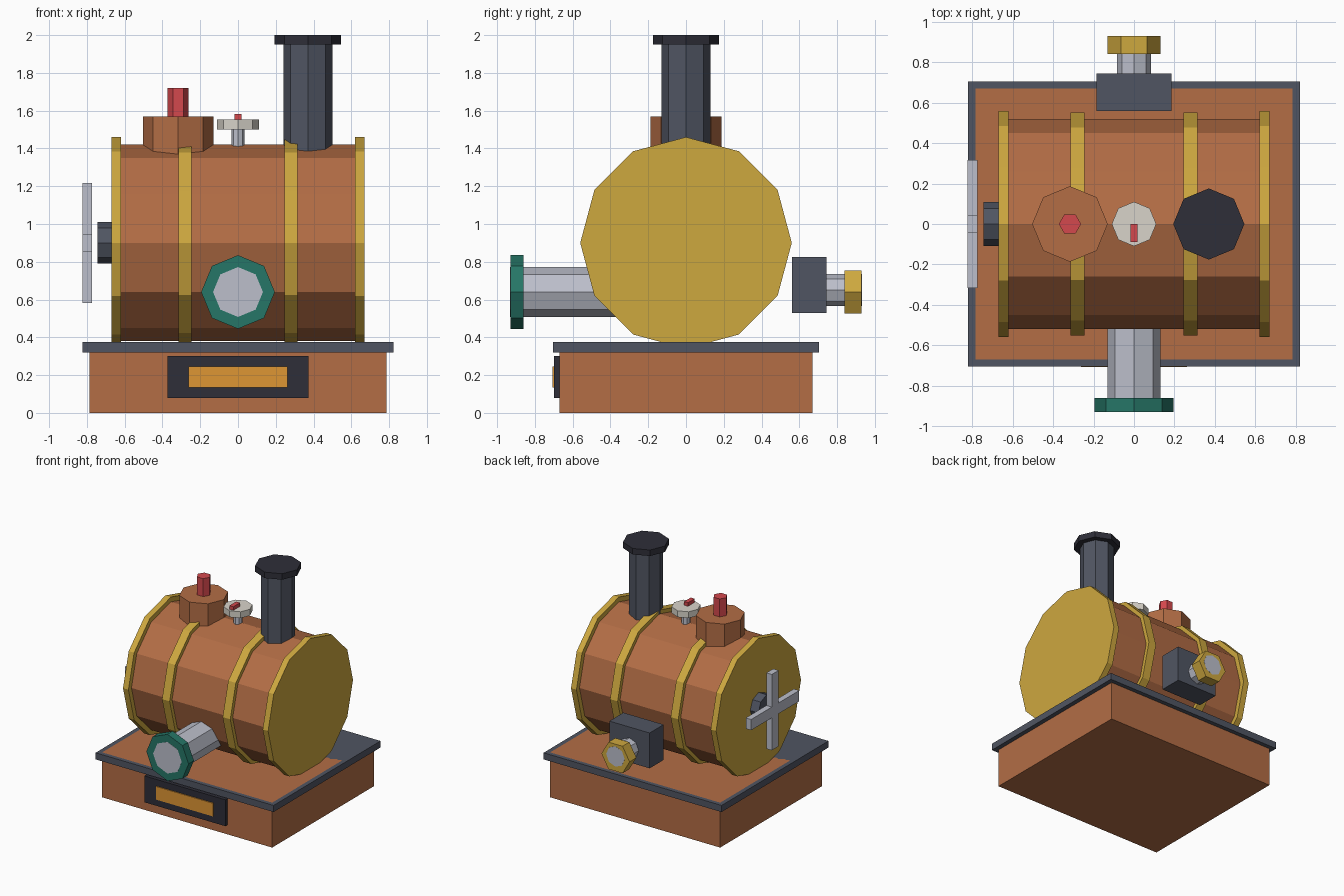
import bpy, bmesh, math

if "Cube" in bpy.data.objects:
    bpy.data.objects.remove(bpy.data.objects["Cube"])


def material(name, rgb):
    lin = [(c / 255 / 12.92) if c <= 10 else ((c / 255 + 0.055) / 1.055) ** 2.4 for c in rgb]
    m = bpy.data.materials.new(name)
    m.diffuse_color = (*lin, 1)
    m.use_nodes = True
    m.node_tree.nodes["Principled BSDF"].inputs["Base Color"].default_value = m.diffuse_color
    return m


COPPER = material("copper", (179, 109, 69))
GOLD = material("brass", (206, 168, 63))
SLATE = material("slate", (80, 85, 98))
DARK = material("dark_iron", (46, 46, 56))
SILVER = material("silver", (188, 191, 203))
IVORY = material("ivory", (216, 212, 202))
RED = material("red", (212, 72, 77))
GREEN = material("green", (38, 118, 103))
ORANGE = material("orange", (222, 150, 52))


def finish(name, bm, mat):
    bmesh.ops.recalc_face_normals(bm, faces=bm.faces)
    mesh = bpy.data.meshes.new(name)
    bm.to_mesh(mesh)
    bm.free()
    mesh.materials.append(mat)
    ob = bpy.data.objects.new(name, mesh)
    bpy.context.collection.objects.link(ob)
    return ob


def box(name, mat, x, y, z):
    """Box from (min, max) ranges."""
    bm = bmesh.new()
    bmesh.ops.create_cube(bm, size=1)
    for v in bm.verts:
        v.co = [r[0] if c < 0 else r[1] for c, r in zip(v.co, (x, y, z))]
    return finish(name, bm, mat)


def prism(name, mat, axis, centre, lo, hi, r, sides=8):
    """Flat-sided cylinder along an axis; centre holds the other two coordinates."""
    bm = bmesh.new()
    rings = []
    for t in (lo, hi):
        ring = []
        for i in range(sides):
            a = 2 * math.pi * i / sides
            co = [centre[0] + r * math.cos(a), centre[1] + r * math.sin(a)]
            co.insert("xyz".index(axis), t)
            ring.append(bm.verts.new(co))
        rings.append(ring)
        bm.faces.new(ring)
    for i in range(sides):
        j = (i + 1) % sides
        bm.faces.new((rings[0][i], rings[0][j], rings[1][j], rings[1][i]))
    return finish(name, bm, mat)


# Base with firebox door
box("base", COPPER, (-0.785, 0.785), (-0.67, 0.67), (0, 0.375))
box("base_plate", SLATE, (-0.822, 0.822), (-0.705, 0.705), (0.32, 0.375))
box("firebox_frame", DARK, (-0.373, 0.373), (-0.70, -0.66), (0.08, 0.30))
box("firebox_glow", ORANGE, (-0.263, 0.263), (-0.708, -0.69), (0.135, 0.245))

# Boiler with brass bands and end caps
prism("boiler", COPPER, "x", (0, 0.9), -0.645, 0.645, 0.52, 12)
for side, s in (("left", -1), ("right", 1)):
    prism(side + "_end_cap", GOLD, "x", (0, 0.9), *sorted((s * 0.62, s * 0.67)), 0.56, 12)
    prism(side + "_band", GOLD, "x", (0, 0.9), *sorted((s * 0.245, s * 0.315)), 0.552, 12)

# Chimney
prism("chimney", SLATE, "z", (0.37, 0), 1.33, 1.97, 0.13)
prism("chimney_cap", DARK, "z", (0.37, 0), 1.95, 2.0, 0.176)

# Steam dome with whistle
prism("steam_dome", COPPER, "z", (-0.317, 0), 1.33, 1.57, 0.187)
prism("whistle", RED, "z", (-0.317, 0), 1.55, 1.72, 0.055, 6)

# Gauge
prism("gauge_stem", SILVER, "z", (0, 0), 1.38, 1.52, 0.035)
prism("gauge_dial", IVORY, "z", (0, 0), 1.50, 1.553, 0.11)
box("gauge_needle", RED, (-0.018, 0.018), (-0.088, 0), (1.545, 1.583))

# Front outlet pipe
prism("front_pipe", SILVER, "y", (0, 0.64), -0.931, -0.35, 0.132)
prism("front_flange", GREEN, "y", (0, 0.64), -0.93, -0.86, 0.195)

# Rear valve
box("valve_box", SLATE, (-0.186, 0.186), (0.56, 0.745), (0.53, 0.825))
prism("valve_pipe", SILVER, "y", (0, 0.65), 0.70, 0.931, 0.085)
prism("valve_nut", GOLD, "y", (0, 0.64), 0.84, 0.93, 0.13, 6)

# Cross handle on the left end
prism("handle_hub", SLATE, "x", (0, 0.9), -0.745, -0.66, 0.11)
box("handle_upright", SILVER, (-0.824, -0.774), (-0.045, 0.045), (0.583, 1.217))
box("handle_crossbar", SILVER, (-0.824, -0.774), (-0.317, 0.317), (0.855, 0.945))
